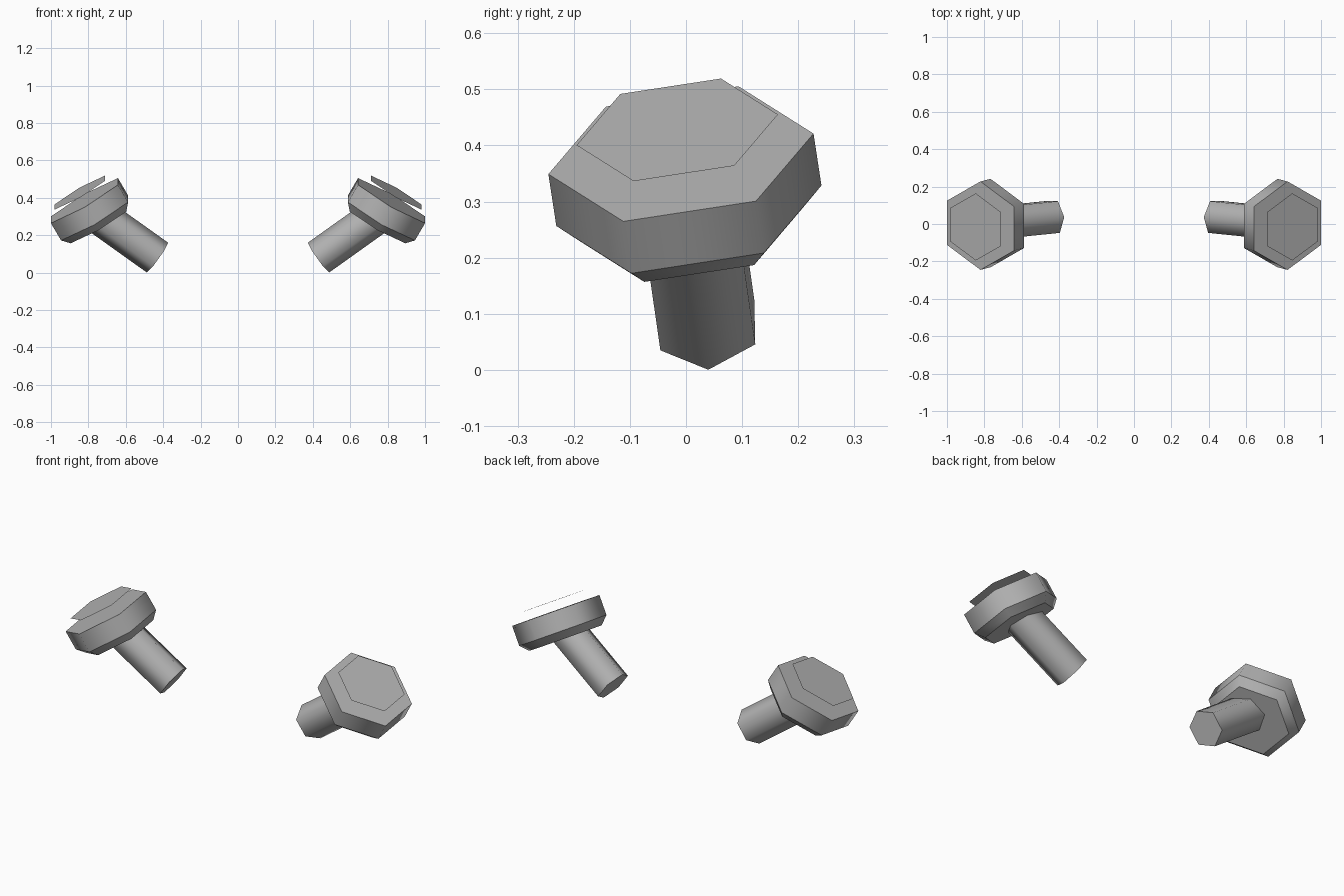
import bpy, math
from mathutils import Vector

if "Cube" in bpy.data.objects:
    bpy.data.objects.remove(bpy.data.objects["Cube"])

steel = bpy.data.materials.new("grey_steel")
steel.diffuse_color = (0.45, 0.45, 0.45, 1)
steel.use_nodes = True
steel.node_tree.nodes["Principled BSDF"].inputs["Base Color"].default_value = steel.diffuse_color


def hex_part(name, centre, side, axis, rings):
    """Six-sided part: rings are (radius, distance along axis) from top to bottom."""
    n = Vector(axis).normalized()
    u = Vector(side)
    u = (u - n * u.dot(n)).normalized()
    w = n.cross(u)
    verts, faces = [], []
    for radius, dist in rings:
        for i in range(6):
            a = math.radians(60 * i)
            verts.append(Vector(centre) + n * dist
                         + (u * math.cos(a) + w * math.sin(a)) * radius)
    faces.append(tuple(range(6)))
    for r in range(len(rings) - 1):
        for i in range(6):
            j = (i + 1) % 6
            faces.append((r * 6 + i, r * 6 + 6 + i, r * 6 + 6 + j, r * 6 + j))
    if len(rings) > 1:
        last = (len(rings) - 1) * 6
        faces.append(tuple(last + i for i in reversed(range(6))))
    mesh = bpy.data.meshes.new(name)
    mesh.from_pydata(verts, [], faces)
    mesh.materials.append(steel)
    # side walls are smooth, end caps flat, ring edges sharp
    for p in mesh.polygons:
        p.use_smooth = len(p.vertices) == 4
    for e in mesh.edges:
        e.use_edge_sharp = e.vertices[0] // 6 == e.vertices[1] // 6
    obj = bpy.data.objects.new(name, mesh)
    bpy.context.collection.objects.link(obj)
    obj.modifiers.new("mirror_pair", 'MIRROR').use_mirror_merge = False
    return obj


# head and floating plate share one tilt
head_axis = (0.5, -0.131, 0.856)
head_side = (0, 0.988, 0.15)
head_top = (0.821, -0.009, 0.385)
hex_part("bolt_head", head_top, head_side, head_axis,
         [(0.239, 0), (0.239, -0.108), (0.198, -0.15)])
hex_part("top_plate", head_top, head_side, head_axis, [(0.1815, 0.05)])

# shaft leans further out than the head; its corner points down the slope
shaft_axis = (0.811, -0.083, 0.578)
hex_part("bolt_shaft", (0.43, 0.038, 0.08), (0.58, 0.018, -0.81), shaft_axis,
         [(0.098, 0.42), (0.098, 0)])
